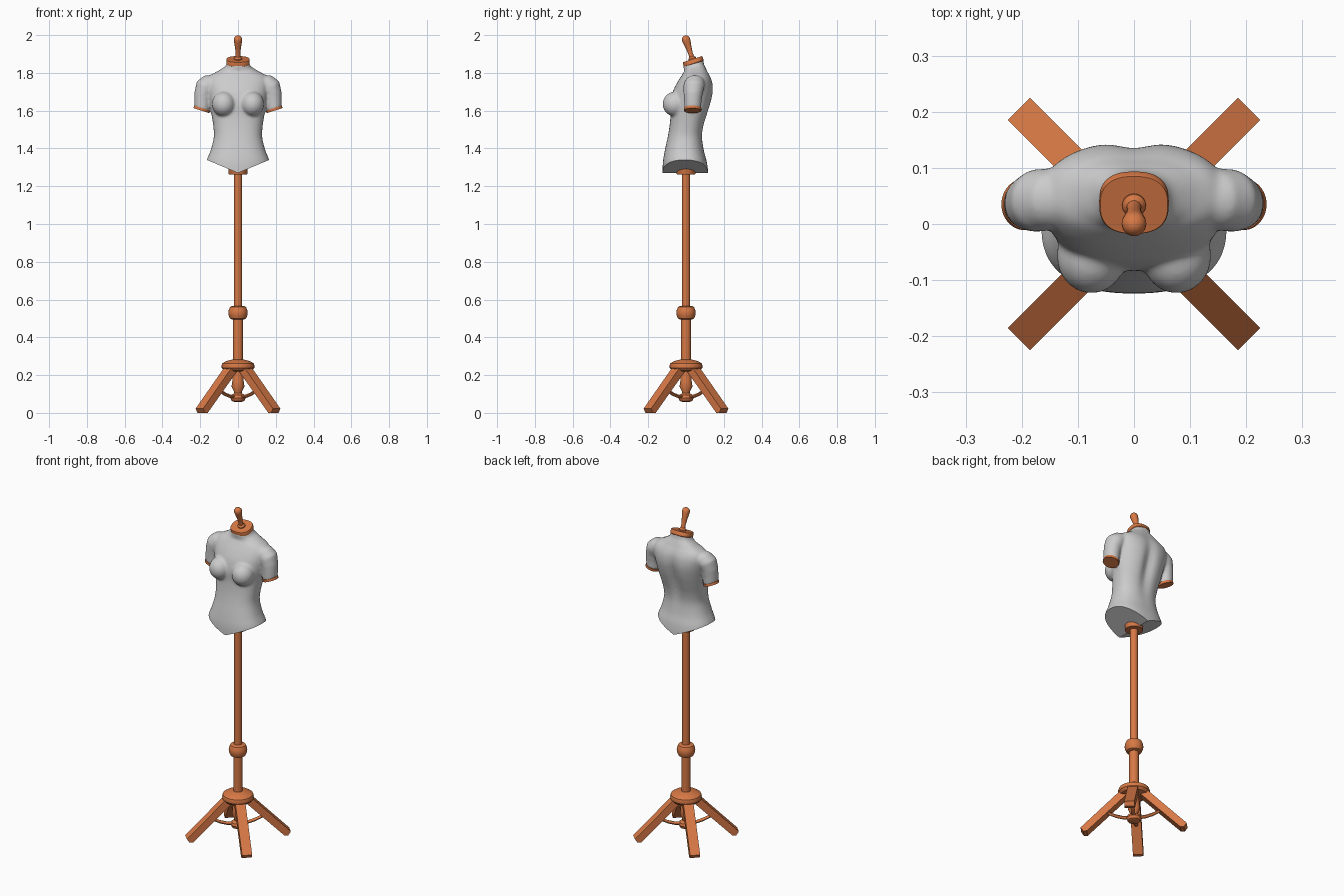
import bpy, bmesh, math
from mathutils import Vector, Matrix

if "Cube" in bpy.data.objects:
    bpy.data.objects.remove(bpy.data.objects["Cube"])

orange = bpy.data.materials.new("orange_wood")
orange.diffuse_color = (0.68, 0.19, 0.06, 1)
orange.use_nodes = True
orange.node_tree.nodes["Principled BSDF"].inputs["Base Color"].default_value = orange.diffuse_color


def finish(bm, name, mat=orange, angle=35):
    bmesh.ops.recalc_face_normals(bm, faces=bm.faces)
    me = bpy.data.meshes.new(name)
    bm.to_mesh(me)
    bm.free()
    ob = bpy.data.objects.new(name, me)
    bpy.context.collection.objects.link(ob)
    if mat:
        me.materials.append(mat)
    bpy.ops.object.select_all(action='DESELECT')
    bpy.context.view_layer.objects.active = ob
    ob.select_set(True)
    if angle:
        bpy.ops.object.shade_smooth_by_angle(angle=math.radians(angle))
    return ob


def loft(bm, rings):
    rows = [[bm.verts.new(p) for p in r] for r in rings]
    n = len(rows[0])
    for a, b in zip(rows, rows[1:]):
        for i in range(n):
            j = (i + 1) % n
            bm.faces.new((a[i], a[j], b[j], b[i]))
    bm.faces.new(rows[0][::-1])
    bm.faces.new(rows[-1])


def oval(a, b, e=2.0, n=48):
    out = []
    for i in range(n):
        c, s = math.cos(2 * math.pi * i / n), math.sin(2 * math.pi * i / n)
        out.append(Vector((a * math.copysign(abs(c) ** (2 / e), c),
                           b * math.copysign(abs(s) ** (2 / e), s), 0)))
    return out


def turned(name, profile, matrix=Matrix(), n=32):
    bm = bmesh.new()
    loft(bm, [[matrix @ (p + Vector((0, 0, z))) for p in oval(r, r, n=n)] for r, z in profile])
    return finish(bm, name)


def spline(rows, steps=5):
    out = []
    for i in range(len(rows) - 1):
        p = [Vector(rows[max(0, min(len(rows) - 1, i + k))]) for k in (-1, 0, 1, 2)]
        for s in range(steps):
            t = s / steps
            out.append(0.5 * (2 * p[1] + (p[2] - p[0]) * t
                              + (2 * p[0] - 5 * p[1] + 4 * p[2] - p[3]) * t * t
                              + (3 * p[1] - p[0] - 3 * p[2] + p[3]) * t ** 3))
    return out + [Vector(rows[-1])]


# torso sections: height, half width, front y, back y
sections = [(1.17, .168, -.122, .118), (1.27, .171, -.124, .117), (1.33, .168, -.122, .110),
            (1.39, .145, -.112, .095), (1.46, .128, -.097, .088), (1.52, .131, -.087, .097),
            (1.58, .140, -.082, .116), (1.64, .150, -.083, .135), (1.70, .160, -.070, .146),
            (1.75, .165, -.046, .142), (1.785, .150, -.024, .128), (1.81, .105, -.010, .112),
            (1.835, .066, -.012, .096), (1.862, .059, -.014, .091)]
tilt = math.radians(18)
body = bmesh.new()
rings = []
for z, a, f, k in spline(sections):
    ring = []
    neck = max(0, min(1, (z - 1.80) / 0.05))
    groove = 0.022 * math.exp(-((z - 1.62) / 0.13) ** 2)
    for p in oval(a, (k - f) / 2, 2.35, 64):
        y = p.y + (k + f) / 2
        if p.y > 0:
            y -= groove * math.exp(-(p.x / 0.032) ** 2)
        ring.append((p.x, y, z + neck * (y - 0.04) * math.tan(tilt)))
    rings.append(ring)
loft(body, rings)

# shoulders with upper arms, and bust
arm_path = [(.10, .045, 1.755, .040), (.145, .045, 1.748, .052), (.172, .042, 1.728, .055),
            (.184, .038, 1.69, .049), (.189, .036, 1.65, .045), (.192, .035, 1.606, .043)]
arm_angle = [65, 50, 30, 10, 10, 18]
for side in (-1, 1):
    rings = []
    for (x, y, z, r), d in zip(arm_path, arm_angle):
        rot = Matrix.Rotation(math.radians(-d), 4, 'Y')
        pts = [rot @ p + Vector((x, y, z)) for p in oval(r * .97, r * 1.03, n=32)]
        rings.append([(side * p.x, p.y, p.z) for p in pts])
    loft(body, rings)
    bmesh.ops.create_uvsphere(body, u_segments=32, v_segments=20, radius=1,
                              matrix=Matrix.Translation((side * .076, -.057, 1.635))
                              @ Matrix.Diagonal((.062, .067, .066, 1)))
torso = finish(body, "torso", None, 0)
rem = torso.modifiers.new("blend", 'REMESH')
rem.mode, rem.voxel_size = 'VOXEL', 0.006
smo = torso.modifiers.new("soften", 'SMOOTH')
smo.factor, smo.iterations = 0.5, 14
for m in ("blend", "soften"):
    bpy.ops.object.modifier_apply(modifier=m)

# angled leg cuts below the hips
bm = bmesh.new()
bm.from_mesh(torso.data)
for side in (-1, 1):
    res = bmesh.ops.bisect_plane(bm, geom=bm.verts[:] + bm.edges[:] + bm.faces[:],
                                 plane_co=(0, 0, 1.27),
                                 plane_no=Vector((side * .42, 0, -1)).normalized(),
                                 clear_outer=True)
    edges = [e for e in res['geom_cut'] if isinstance(e, bmesh.types.BMEdge)]
    bmesh.ops.holes_fill(bm, edges=[e for e in bm.edges if e.is_boundary] or edges, sides=0)
bmesh.ops.recalc_face_normals(bm, faces=bm.faces)
bm.to_mesh(torso.data)
bm.free()
bpy.ops.object.shade_smooth_by_angle(angle=math.radians(40))

# arm end caps
for side, label in ((-1, "left"), (1, "right")):
    bm = bmesh.new()
    mat = Matrix.Translation((side * .192, .035, 1.608)) @ Matrix.Rotation(-side * math.radians(18), 4, 'Y')
    loft(bm, [[mat @ (p + Vector((0, 0, z))) for p in oval(.044, .046)] for z in (-.008, .006)])
    finish(bm, label + "_arm_cap")

# tilted neck cap and finial
neck_mat = Matrix.Translation((0, .038, 1.86)) @ Matrix.Rotation(tilt, 4, 'X')
bm = bmesh.new()
loft(bm, [[neck_mat @ (p + Vector((0, 0, z))) for p in oval(.062 * s, .055 * s, 2.5)]
          for s, z in ((.95, -.013), (1, -.010), (1, .010), (.97, .013))])
finish(bm, "neck_cap")
knob = [(.021, .01), (.021, .018), (.013, .028), (.012, .045), (.016, .08), (.021, .11)]
knob += [(.022 * math.cos(t), .122 + .022 * math.sin(t)) for t in (0, .4, .8, 1.2, 1.45)]
turned("neck_finial", knob, neck_mat)

# pole, collars and hub
turned("torso_socket", [(.048, 1.262), (.05, 1.266), (.05, 1.32)])
turned("upper_pole", [(.021, .53), (.021, 1.30)])
turned("lower_pole", [(.026, .25), (.026, .52)])
turned("pole_collar", [(.03, .494), (.042, .499), (.049, .515), (.051, .53), (.049, .545),
                       (.042, .561), (.03, .566)])
turned("leg_hub", [(.05, .218), (.074, .224), (.086, .238), (.087, .25), (.083, .262),
                   (.066, .273), (.04, .28), (.028, .283)])
turned("hub_drop", [(.02, .058), (.034, .064), (.041, .08), (.036, .094), (.02, .104),
                    (.022, .115), (.034, .14), (.030, .17), (.026, .23)])

# four splayed legs with braces
leg_side = [(.02, .235), (.08, .235), (.29, .022), (.275, 0), (.255, 0)]
for i, label in enumerate(("back_right", "back_left", "front_left", "front_right")):
    rot = Matrix.Rotation(math.radians(45 + 90 * i), 4, 'Z')
    bm = bmesh.new()
    loft(bm, [[rot @ Vector((d, w, z)) for d, z in leg_side] for w in (-.028, .028)])
    finish(bm, label + "_leg", angle=0)
    bm = bmesh.new()
    path = [(.02, .085), (.06, .088), (.10, .10), (.145, .122)]
    loft(bm, [[rot @ Vector((d, p.x, z + p.y)) for p in oval(.011, .009, n=12)] for d, z in path])
    finish(bm, label + "_brace")
